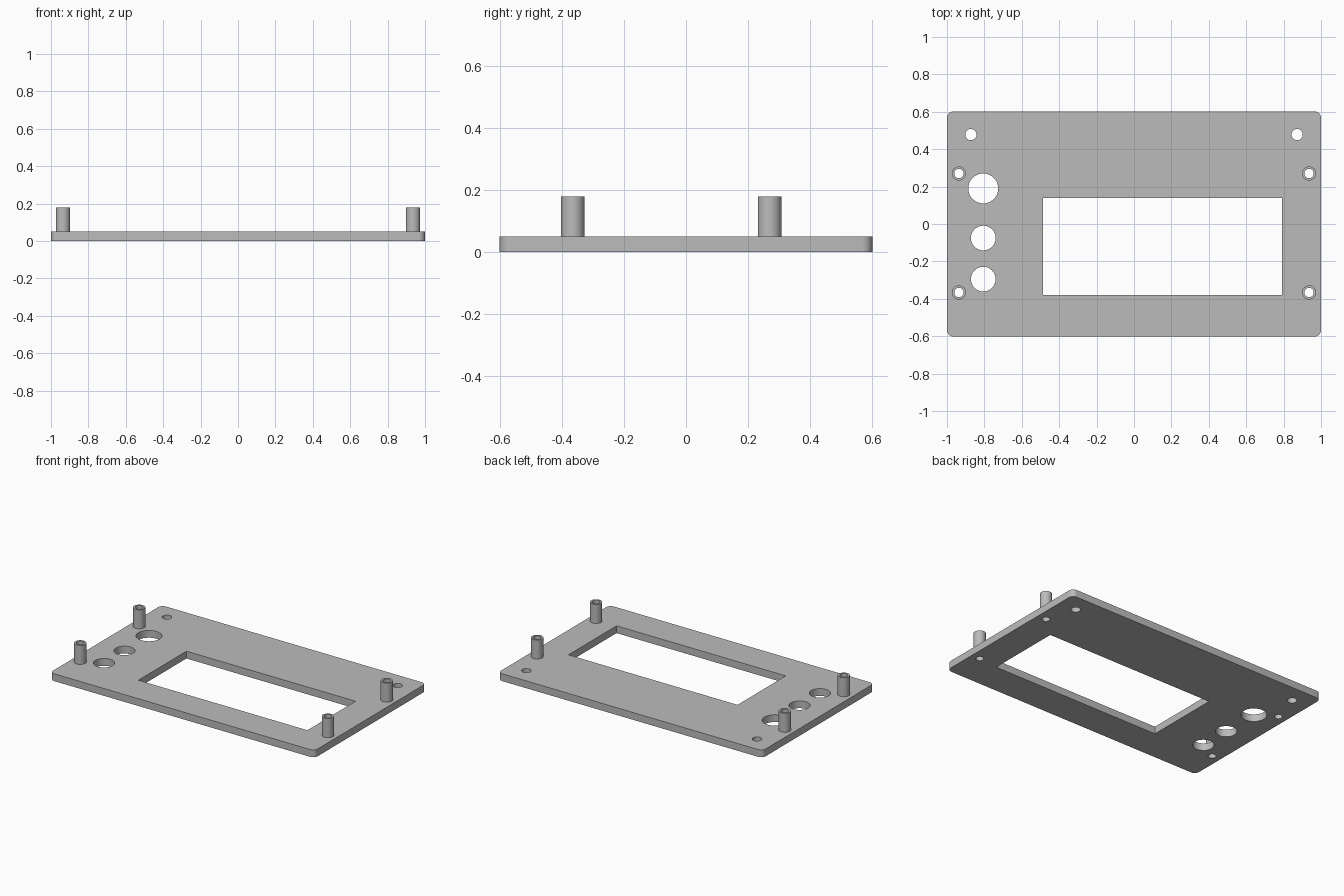
import bpy
import bmesh
from math import cos, sin, pi, radians

cube = bpy.data.objects.get("Cube")
if cube:
    bpy.data.objects.remove(cube, do_unlink=True)

THICK, TOP = 0.05, 0.18
POST_R, BORE_R = 0.038, 0.025
POSTS = [(x, y) for x in (-0.936, 0.936) for y in (0.27, -0.366)]

grey = bpy.data.materials.new("light grey plastic")
grey.use_nodes = True
color = (0.5, 0.5, 0.5, 1)
grey.diffuse_color = color
grey.node_tree.nodes["Principled BSDF"].inputs["Base Color"].default_value = color


def arc(cx, cy, r, start=0, sweep=2 * pi, n=48, closed=True):
    steps = n if closed else n + 1
    return [(cx + r * cos(start + sweep * i / n), cy + r * sin(start + sweep * i / n))
            for i in range(steps)]


def rectangle(x0, x1, y0, y1):
    return [(x0, y0), (x1, y0), (x1, y1), (x0, y1)]


def rounded_rectangle(hx, hy, r):
    points = []
    for k, (sx, sy) in enumerate([(1, 1), (-1, 1), (-1, -1), (1, -1)]):
        points += arc(sx * (hx - r), sy * (hy - r), r, k * pi / 2, pi / 2, 8, False)
    return points


def finish(name, bm):
    mesh = bpy.data.meshes.new(name)
    bm.to_mesh(mesh)
    bm.free()
    mesh.materials.append(grey)
    obj = bpy.data.objects.new(name, mesh)
    bpy.context.collection.objects.link(obj)
    bpy.ops.object.select_all(action="DESELECT")
    obj.select_set(True)
    bpy.context.view_layer.objects.active = obj
    return obj


# Panel: outline, window and round holes filled as one sheet, then thickened
loops = [rounded_rectangle(1.0, 0.602, 0.035), rectangle(-0.487, 0.791, -0.38, 0.139)]
loops += [arc(x, 0.478, 0.03) for x in (-0.872, 0.872)]
loops += [arc(-0.806, y, r) for y, r in ((0.19, 0.08), (-0.075, 0.066), (-0.295, 0.066))]
loops += [arc(x, y, BORE_R) for x, y in POSTS]

bm = bmesh.new()
for loop in loops:
    verts = [bm.verts.new((x, y, 0)) for x, y in loop]
    for a, b in zip(verts, verts[1:] + verts[:1]):
        bm.edges.new((a, b))
bmesh.ops.triangle_fill(bm, use_beauty=True, edges=bm.edges[:], normal=(0, 0, 1))
for face in bm.faces:
    face.normal_update()
    if face.normal.z < 0:
        face.normal_flip()
panel = finish("front_panel", bm)
solid = panel.modifiers.new("Thickness", "SOLIDIFY")
solid.thickness = THICK
solid.offset = 1
bpy.ops.object.modifier_apply(modifier=solid.name)
bpy.ops.object.shade_smooth_by_angle(angle=radians(30))

# Hollow standoffs: a tube profile swept round each bore
for i, (x, y) in enumerate(POSTS):
    bm = bmesh.new()
    profile = [(BORE_R, THICK), (BORE_R, TOP), (POST_R, TOP), (POST_R, THICK)]
    rings = [[bm.verts.new((px, py, z)) for px, py in arc(x, y, r)] for r, z in profile]
    for low, high in zip(rings, rings[1:]):
        for j in range(len(low)):
            k = (j + 1) % len(low)
            bm.faces.new((low[k], low[j], high[j], high[k]))
    finish(f"standoff_{i + 1}", bm)
    bpy.ops.object.shade_smooth_by_angle(angle=radians(30))
